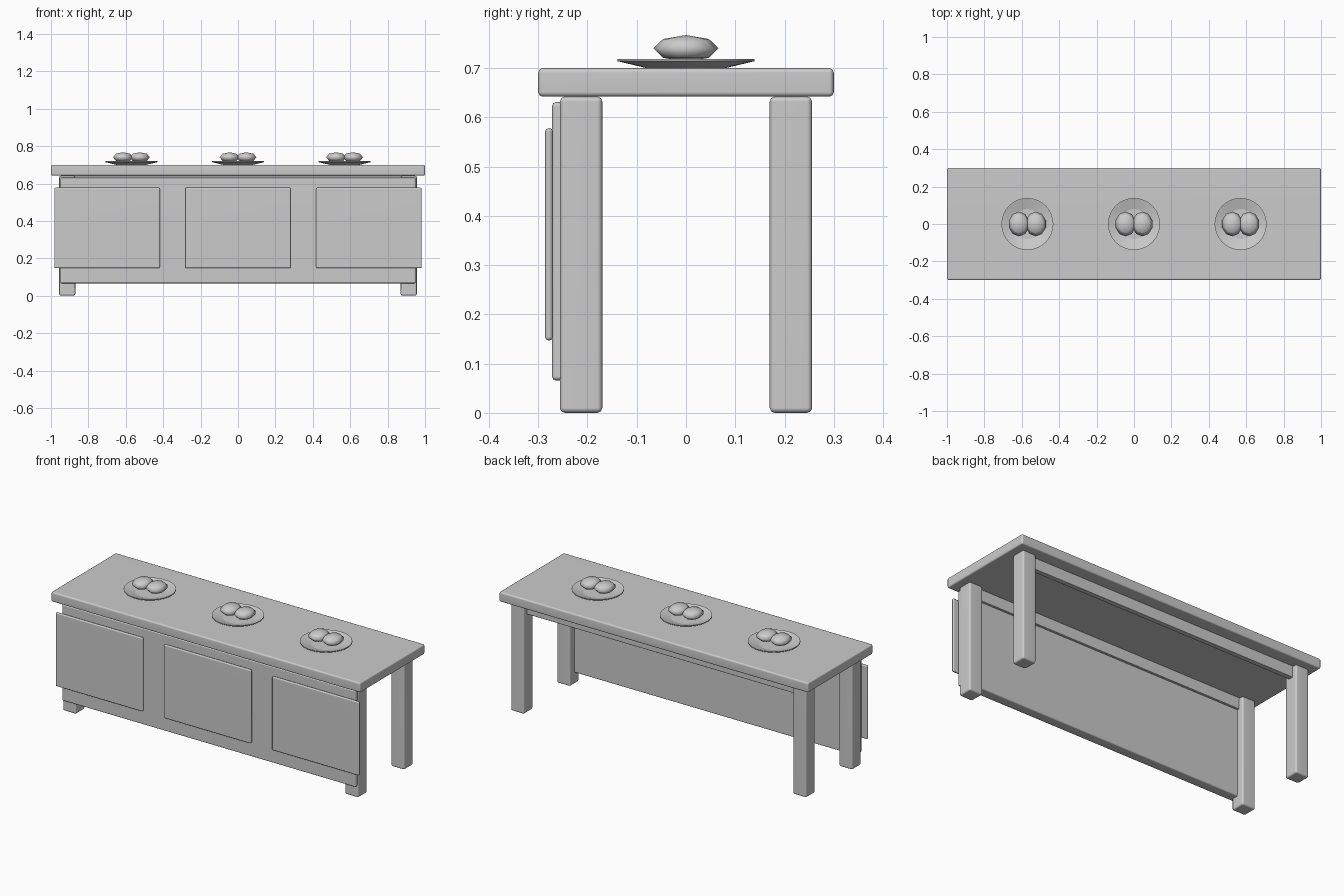
import bpy
import bmesh
import math
from mathutils import Matrix

default = bpy.data.objects.get("Cube")
if default:
    bpy.data.objects.remove(default, do_unlink=True)

GREY = (0.6, 0.6, 0.6, 1.0)
grey = bpy.data.materials.new("plain_grey")
grey.use_nodes = True
grey.diffuse_color = GREY
grey.node_tree.nodes["Principled BSDF"].inputs["Base Color"].default_value = GREY


def finish(name, bm, angle):
    """Turn a bmesh into a grey object, smooth below the given angle."""
    bmesh.ops.recalc_face_normals(bm, faces=bm.faces)
    mesh = bpy.data.meshes.new(name)
    bm.to_mesh(mesh)
    bm.free()
    mesh.materials.append(grey)
    obj = bpy.data.objects.new(name, mesh)
    bpy.context.collection.objects.link(obj)
    bpy.ops.object.select_all(action='DESELECT')
    obj.select_set(True)
    bpy.context.view_layer.objects.active = obj
    bpy.ops.object.shade_smooth_by_angle(angle=math.radians(angle))
    return obj


def box(name, x, y, z, bevel):
    """Bevelled box from (low, high) pairs on each axis, with flat main faces."""
    spans = (x, y, z)
    size = [hi - lo for lo, hi in spans]
    centre = [(hi + lo) / 2 for lo, hi in spans]
    bm = bmesh.new()
    bmesh.ops.create_cube(bm, size=1, matrix=Matrix.Translation(centre) @ Matrix.Diagonal((*size, 1)))
    bmesh.ops.bevel(bm, geom=bm.edges[:], offset=bevel, segments=2, profile=0.5, affect='EDGES')
    obj = finish(name, bm, 60)
    obj.modifiers.new("flat_faces", 'WEIGHTED_NORMAL').keep_sharp = True
    return obj


def plate(name, cx):
    """Shallow dish spun from a half profile."""
    profile = [(0, 0.7), (0.08, 0.7), (0.139, 0.714), (0.139, 0.719),
               (0.136, 0.719), (0.08, 0.702), (0, 0.702)]
    bm = bmesh.new()
    verts = [bm.verts.new((r, 0, z)) for r, z in profile]
    edges = [bm.edges.new(pair) for pair in zip(verts, verts[1:])]
    bmesh.ops.spin(bm, geom=verts + edges, cent=(0, 0, 0), axis=(0, 0, 1),
                   angle=math.tau, steps=32)
    bmesh.ops.remove_doubles(bm, verts=bm.verts, dist=0.0005)
    bmesh.ops.translate(bm, verts=bm.verts, vec=(cx, 0, 0))
    return finish(name, bm, 14)


def bun(name, cx):
    """Flattened low-poly ball resting on a plate."""
    bm = bmesh.new()
    bmesh.ops.create_uvsphere(bm, u_segments=10, v_segments=4, radius=1,
                              matrix=Matrix.Translation((cx, 0, 0.74))
                              @ Matrix.Diagonal((0.056, 0.066, 0.027, 1)))
    return finish(name, bm, 180)


# Table top
box("table_top", (-1, 1), (-0.3, 0.3), (0.642, 0.7), 0.009)

# Legs and the rails between them
for end, sign in (("front", -1), ("back", 1)):
    y = sorted((sign * 0.17, sign * 0.256))
    for side, x in (("right", (-0.956, -0.87)), ("left", (0.87, 0.956))):
        box(f"{end}_{side}_leg", x, y, (0, 0.642), 0.01)
    box(f"{end}_rail", (-0.88, 0.88), sorted((sign * 0.198, sign * 0.228)), (0.575, 0.643), 0.004)

# Thick front panel let into the legs, with three doors
box("front_panel", (-0.95, 0.95), (-0.272, -0.211), (0.066, 0.631), 0.008)
for label, cx in (("right", -0.7), ("middle", 0), ("left", 0.7)):
    box(f"{label}_door", (cx - 0.282, cx + 0.282), (-0.286, -0.27), (0.147, 0.578), 0.007)

# Plates with a pair of buns on each
for label, cx in (("right", -0.57), ("middle", 0), ("left", 0.57)):
    plate(f"{label}_plate", cx)
    for k, dx in enumerate((-0.045, 0.045)):
        bun(f"{label}_bun_{k + 1}", cx + dx)
